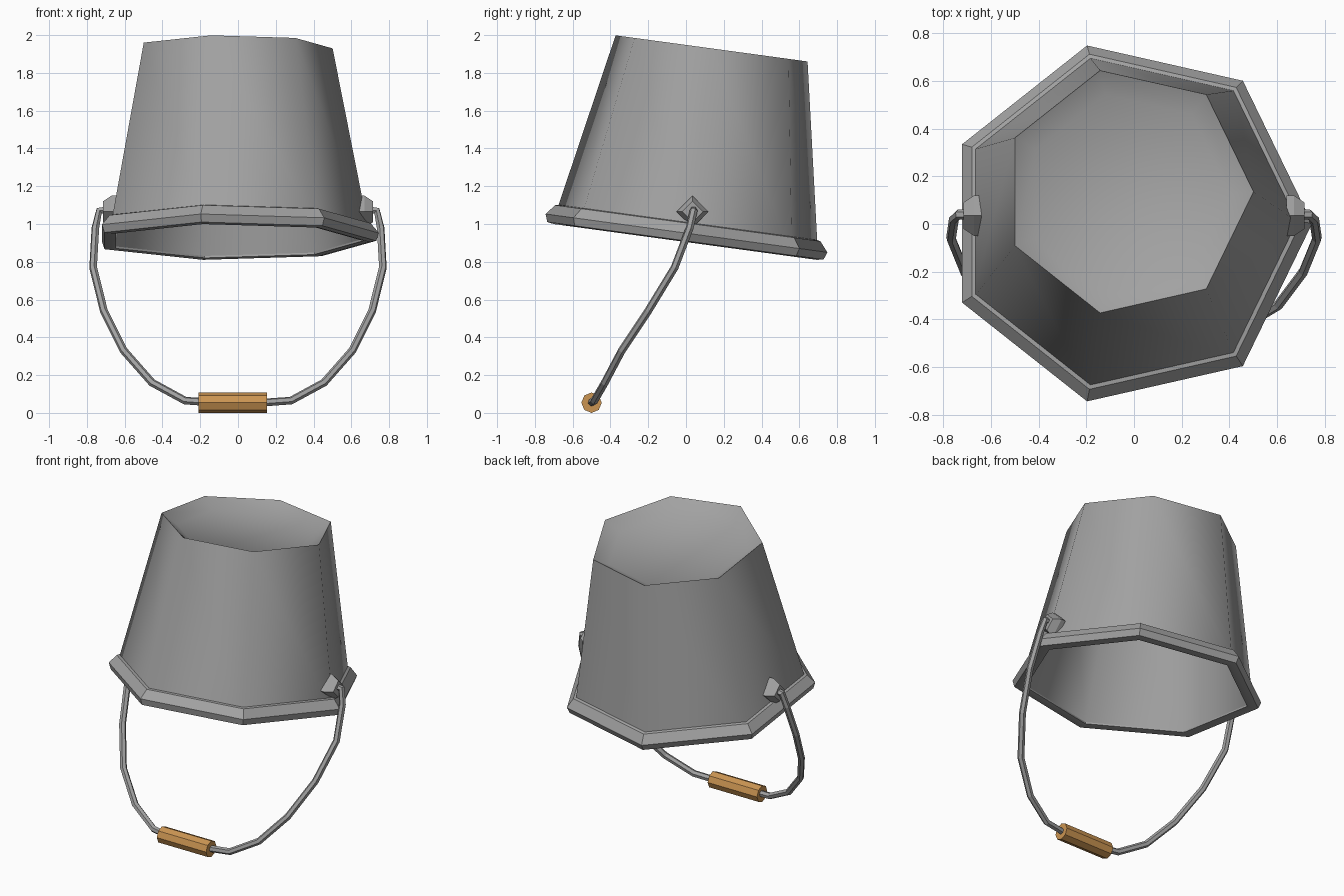
import bpy, bmesh, math
from mathutils import Matrix, Vector

if "Cube" in bpy.data.objects:
    bpy.data.objects.remove(bpy.data.objects["Cube"])


def material(name, rgb):
    m = bpy.data.materials.new(name)
    m.diffuse_color = (*rgb, 1)
    m.use_nodes = True
    m.node_tree.nodes["Principled BSDF"].inputs["Base Color"].default_value = m.diffuse_color
    return m


METAL = material("grey_metal", (0.36, 0.36, 0.36))
WOOD = material("light_wood", (0.6, 0.3, 0.085))

TILT = Matrix.Translation((-0.025, -0.004, 0.905)) @ Matrix.Rotation(math.radians(-7.75), 4, 'X')


def finish(bm, name, mat, angle=None):
    bmesh.ops.recalc_face_normals(bm, faces=bm.faces[:])
    me = bpy.data.meshes.new(name)
    bm.to_mesh(me)
    bm.free()
    me.materials.append(mat)
    ob = bpy.data.objects.new(name, me)
    bpy.context.collection.objects.link(ob)
    if angle:
        bpy.ops.object.select_all(action='DESELECT')
        ob.select_set(True)
        bpy.context.view_layer.objects.active = ob
        bpy.ops.object.shade_smooth_by_angle(angle=math.radians(angle))
    return ob


def lathe(profile, sides, matrix, closed):
    """Revolve (radius, height) points; open profiles get end caps."""
    bm = bmesh.new()
    rings = [[bm.verts.new(matrix @ Vector((r * math.cos(k * math.tau / sides),
                                            r * math.sin(k * math.tau / sides), h)))
              for k in range(sides)] for r, h in profile]
    pairs = list(zip(rings, rings[1:]))
    if closed:
        pairs.append((rings[-1], rings[0]))
    for a, b in pairs:
        for k in range(sides):
            j = (k + 1) % sides
            bm.faces.new((a[k], a[j], b[j], b[k]))
    if not closed:
        bm.faces.new(rings[0])
        bm.faces.new(rings[-1])
    return bm


# bucket: recessed bottom, outer wall, lip, inner wall, inner floor
body = [(0.43, 0.974), (0.526, 1.034), (0.727, 0.01), (0.69, 0.01), (0.495, 0.95)]
finish(lathe(body, 7, TILT, False), "bucket_body", METAL, 55)

# rolled rim around the opening
rim = [(0.705, 0.105), (0.727, 0.1), (0.772, 0.047), (0.757, 0.006), (0.72, 0.0),
       (0.688, 0.006), (0.69, 0.04)]
finish(lathe(rim, 7, TILT, True), "bucket_rim", METAL, 30)

# diamond handle brackets on both sides
for side, name in ((-1, "left_bracket"), (1, "right_bracket")):
    place = Matrix.Translation((side * 0.64, 0.035, 1.065)) @ Matrix.Rotation(side * math.pi / 2, 4, 'Y')
    finish(lathe([(0.085, 0), (0.085, 0.03), (0.055, 0.075)], 4, place, False), name, METAL)

# wire handle, one half mirrored in x
half = [(0.69, 0.04, 1.075), (0.735, 0.04, 1.07), (0.755, 0.02, 0.98), (0.767, -0.06, 0.77),
        (0.71, -0.2, 0.54), (0.605, -0.34, 0.33), (0.455, -0.43, 0.16), (0.28, -0.485, 0.065),
        (0.14, -0.5, 0.055)]
path = half + [(-x, y, z) for x, y, z in reversed(half)]
cu = bpy.data.curves.new("wire_handle", 'CURVE')
cu.dimensions = '3D'
cu.bevel_depth = 0.021
cu.bevel_resolution = 1
cu.use_fill_caps = True
sp = cu.splines.new('POLY')
sp.points.add(len(path) - 1)
for p, co in zip(sp.points, path):
    p.co = (*co, 1)
sp.use_smooth = False
cu.materials.append(METAL)
wire = bpy.data.objects.new("wire_handle", cu)
bpy.context.collection.objects.link(wire)
bpy.ops.object.select_all(action='DESELECT')
wire.select_set(True)
bpy.context.view_layer.objects.active = wire
bpy.ops.object.convert(target='MESH')

# wooden grip
place = Matrix.Translation((-0.21, -0.5, 0.054)) @ Matrix.Rotation(math.pi / 2, 4, 'Y')
finish(lathe([(0.054, 0), (0.054, 0.363)], 8, place, False), "wooden_grip", WOOD)
